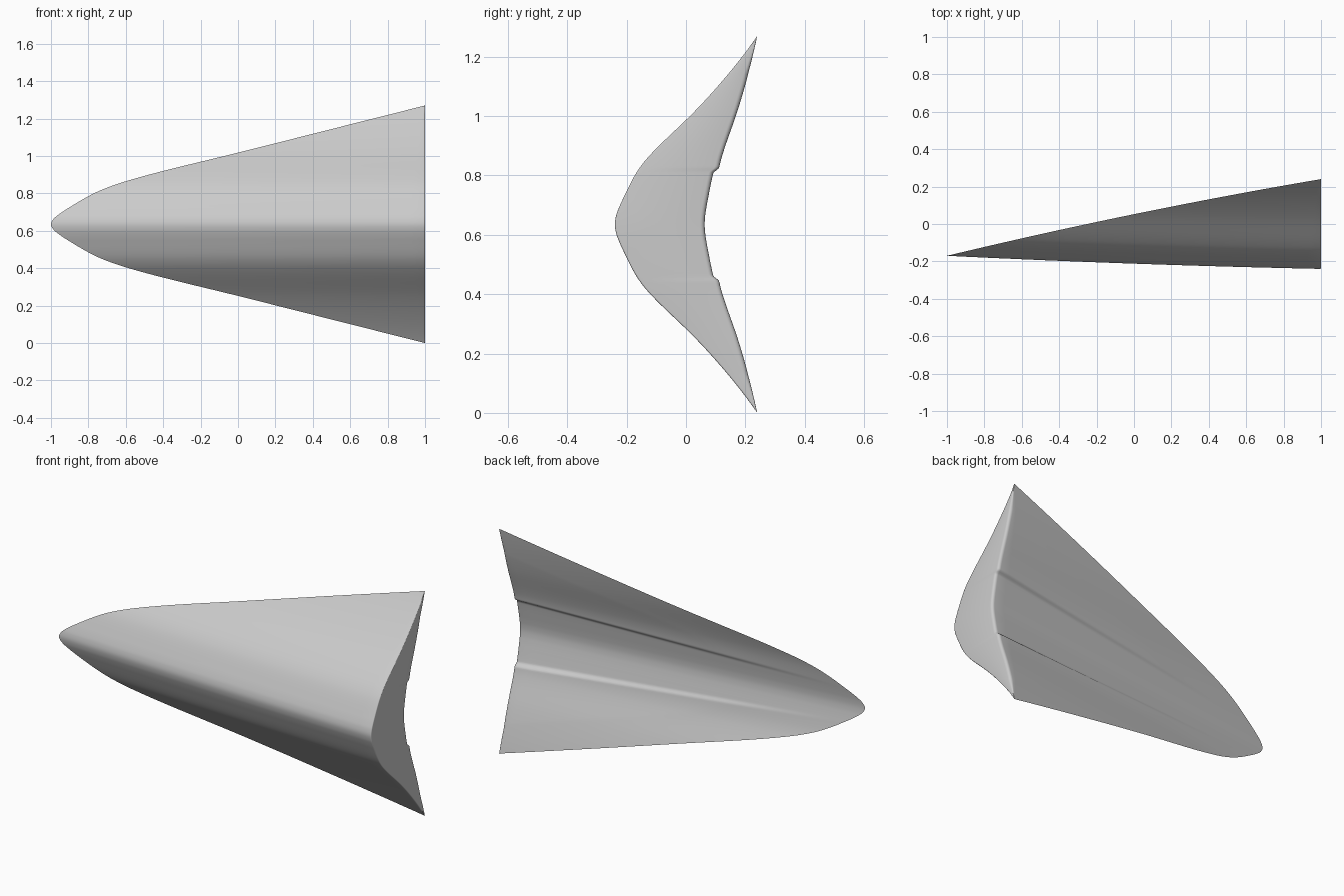
import bpy, bmesh, math

if "Cube" in bpy.data.objects:
    bpy.data.objects.remove(bpy.data.objects["Cube"])

HALF = 0.635           # half span at the tail
SPAN_STEPS = 108       # stations per side
ROWS = 36              # stations along the length
ARC = 5                # stations in the rounded tail edge

# Planform: (offset from the ridge, distance of the leading edge from the nose)
PLAN = [(0, 0), (.03, .015), (.055, .045), (.085, .09), (.15, .2), (.19, .285),
        (.23, .4), (.285, .6), (.383, 1), (.51, 1.504), (HALF, 2)]


def slope(i):
    if i == 0:
        return 0
    a, b = PLAN[i - 1], PLAN[min(i + 1, len(PLAN) - 1)]
    return (b[1] - a[1]) / (b[0] - a[0])


def edge_start(w):
    """Smooth interpolation of the planform."""
    for i in range(len(PLAN) - 1):
        (w0, s0), (w1, s1) = PLAN[i], PLAN[i + 1]
        if w <= w1 + 1e-9:
            h = w1 - w0
            t = (w - w0) / h
            return max(0, min(2, s0 * (1 + 2 * t) * (1 - t) ** 2 + slope(i) * h * t * (1 - t) ** 2
                              + s1 * t * t * (3 - 2 * t) + slope(i + 1) * h * t * t * (t - 1)))
    return 2


def edge_y(s):
    return -.17 + .24 * s - .0175 * s * s


def front_y(s0, s):
    """Ridged front skin, bulging slightly toward the tail."""
    length = max(2 - s0, 1e-6)
    t = (s - s0) / length
    return edge_y(s0) - .07 * (length / 2) ** 1.7 * (t + .4 * t * (1 - t))


def back_y(w, s0, s):
    """Hollow back skin with a low crease on either side of the middle."""
    crease = .183 - .047 * (2 - s)
    k = max(0, min(1, (w - crease + .01) / .02))
    step = .016 * k * k * (3 - 2 * k) * math.exp(-max(0, w - crease) / .2)
    fade = min(1, (s - s0) / .6) * s / 2
    return edge_y(s0) + .1175 * (s - s0) + step * fade


bm = bmesh.new()


def skin_column(w, kind):
    """One lengthwise line of vertices ending in a rounded tail edge."""
    a = abs(w)
    s0 = edge_start(a)
    thick = back_y(a, s0, 2) - front_y(s0, 2)
    back = kind == "back"
    r = min(.018 if back else .006, .25 * max(thick, 0), .4 * (2 - s0))
    f = (lambda s: back_y(a, s0, s)) if back else (lambda s: front_y(s0, s))
    sign = -1 if back else 1
    pts = []
    for j in range(ROWS + 1):
        s = s0 + (2 - r - s0) * (j / ROWS) ** 1.3
        pts.append((s, f(s)))
    for j in range(1, ARC + 1):
        ang = math.pi / 2 * j / ARC
        s = 2 - r + r * math.sin(ang)
        pts.append((s, f(s) + sign * r * (1 - math.cos(ang))))
    return [bm.verts.new((s - 1, y, HALF + w)) for s, y in pts]


# Front and back skins, closed by the flat tail
widths = [HALF * i / SPAN_STEPS for i in range(-SPAN_STEPS, SPAN_STEPS + 1)]
front = [skin_column(w, "front") for w in widths]
back = [skin_column(w, "back") for w in widths]
for i in range(len(widths) - 1):
    for j in range(ROWS + ARC):
        for g in (front, back):
            bm.faces.new((g[i][j], g[i][j + 1], g[i + 1][j + 1], g[i + 1][j]))
    bm.faces.new((front[i][-1], back[i][-1], back[i + 1][-1], front[i + 1][-1]))
bmesh.ops.remove_doubles(bm, verts=bm.verts, dist=1e-5)
bmesh.ops.dissolve_degenerate(bm, edges=bm.edges, dist=1e-6)
bmesh.ops.recalc_face_normals(bm, faces=bm.faces)

mesh = bpy.data.meshes.new("wedge_hull")
bm.to_mesh(mesh)
bm.free()
hull = bpy.data.objects.new("wedge_hull", mesh)
bpy.context.collection.objects.link(hull)

# Plain grey finish
grey = bpy.data.materials.new("plain_grey")
grey.diffuse_color = (.6, .6, .6, 1)
grey.use_nodes = True
grey.node_tree.nodes["Principled BSDF"].inputs["Base Color"].default_value = grey.diffuse_color
mesh.materials.append(grey)

bpy.context.view_layer.objects.active = hull
hull.select_set(True)
bpy.ops.object.shade_smooth_by_angle(angle=math.radians(35))
